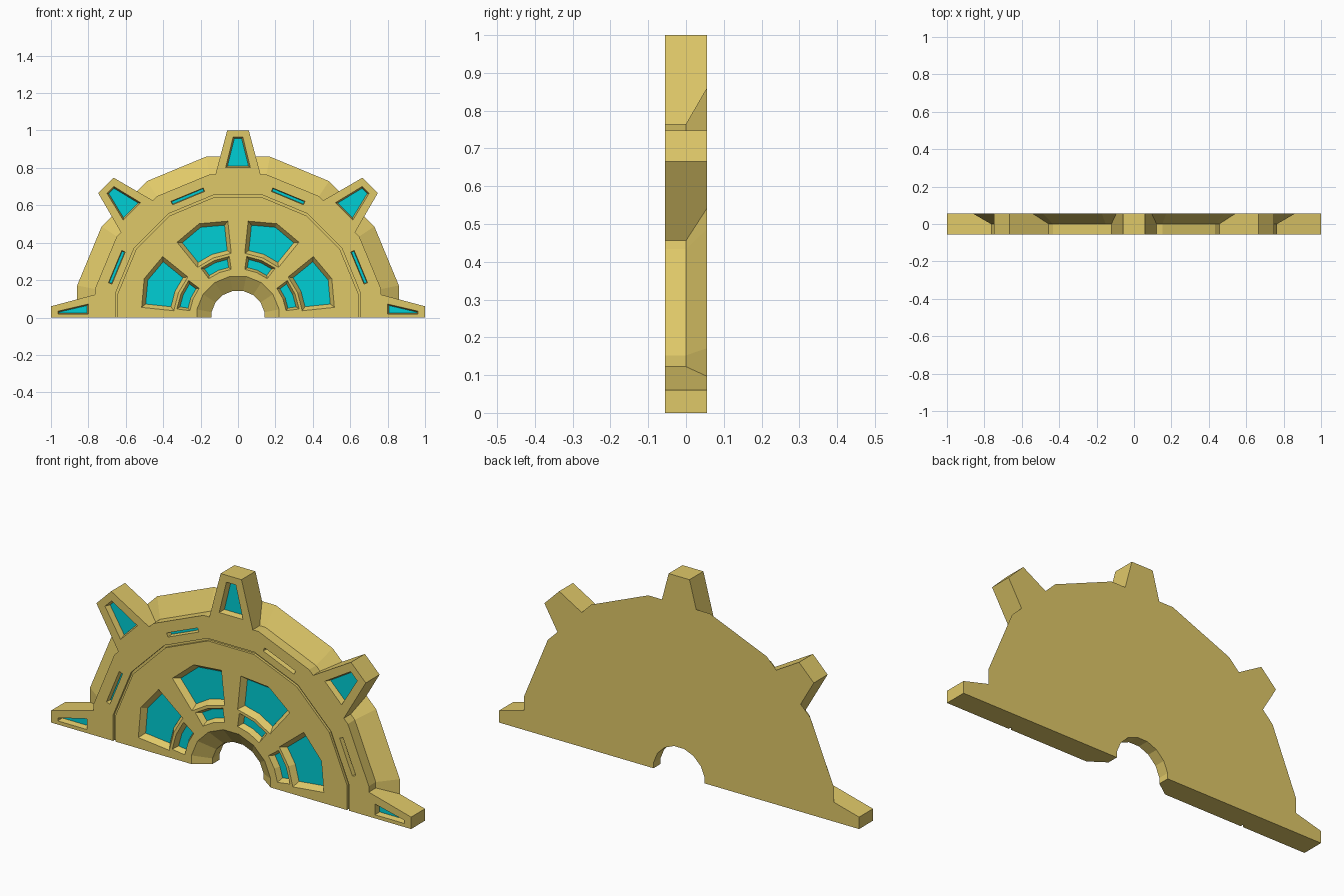
import bpy, bmesh
from math import cos, sin, radians, pi
from mathutils import Vector

if "Cube" in bpy.data.objects:
    bpy.data.objects.remove(bpy.data.objects["Cube"])

F, B = -0.055, 0.055          # front and back planes
FLOOR = -0.027                # depth of the recessed panels


def material(name, rgb):
    m = bpy.data.materials.new(name)
    m.diffuse_color = (*rgb, 1)
    m.use_nodes = True
    m.node_tree.nodes["Principled BSDF"].inputs["Base Color"].default_value = m.diffuse_color
    return m


gold = material("gold", (0.74, 0.58, 0.14))
cyan = material("cyan", (0.0, 0.62, 0.66))


def loft(bm, sections):
    """Solid through (y, outline) sections with equal point counts."""
    rings = [[bm.verts.new((x, y, z)) for x, z in pts] for y, pts in sections]
    n = len(rings[0])
    for a, b in zip(rings, rings[1:]):
        for i in range(n):
            j = (i + 1) % n
            bm.faces.new((a[i], a[j], b[j], b[i]))
    bm.faces.new(rings[0])
    bm.faces.new(rings[-1][::-1])


def finish(bm, name, mat):
    bmesh.ops.recalc_face_normals(bm, faces=bm.faces)
    me = bpy.data.meshes.new(name)
    bm.to_mesh(me)
    bm.free()
    me.materials.append(mat)
    ob = bpy.data.objects.new(name, me)
    bpy.context.collection.objects.link(ob)
    return ob


def arc(apothem, z0=0.0):
    """Upper half of a 16-sided polygon."""
    r = apothem / cos(pi / 16)
    mid = [(r * cos(radians(11.25 + 22.5 * k)), r * sin(radians(11.25 + 22.5 * k)))
           for k in range(8)]
    return [(apothem, z0)] + mid + [(-apothem, z0)]


def half_ring(outer, inner, z0=0.0):
    return arc(outer, z0) + arc(inner, z0)[::-1]


def local(pts, deg):
    """Map (radial, tangential) points to x, z at an angle."""
    c, s = cos(radians(deg)), sin(radians(deg))
    return [(r * c - t * s, r * s + t * c) for r, t in pts]


def polar(pts, deg):
    return [(r * cos(radians(deg + a)), r * sin(radians(deg + a))) for r, a in pts]


def inset(pts, d):
    """Move every edge of an outline inward by d."""
    n = len(pts)
    v = [Vector(p) for p in pts]
    if sum(v[i].x * v[(i + 1) % n].y - v[(i + 1) % n].x * v[i].y for i in range(n)) < 0:
        v.reverse()
    out = []
    for i in range(n):
        e1 = (v[i] - v[i - 1]).normalized()
        e2 = (v[(i + 1) % n] - v[i]).normalized()
        n1, n2 = Vector((-e1.y, e1.x)), Vector((-e2.y, e2.x))
        p = v[i] + (n1 + n2) * (d / (1 + n1.dot(n2)))
        out.append((p.x, p.y))
    return [tuple(p) for p in v], out


def mirror(pts):
    return [(-x, z) for x, z in pts]


# main half disc: chamfered rim behind, chamfered bore in front
bm = bmesh.new()
loft(bm, [(F, half_ring(0.765, 0.22)), (0, half_ring(0.765, 0.142)),
          (B, half_ring(0.86, 0.142))])
body = finish(bm, "half_disc", gold)

# tapered teeth, half teeth at the base
tooth = [(0.74, -0.127), (1, -0.058), (1, 0.058), (0.74, 0.127)]
base_tooth = [(0.74, 0), (1, 0), (1, 0.06), (0.74, 0.129)]
outlines = [local(tooth, a) for a in (45, 90, 135)] + [base_tooth, mirror(base_tooth)]
helpers = []
for o in outlines:
    bm = bmesh.new()
    loft(bm, [(F, o), (B, o)])
    helpers.append((finish(bm, "tooth_helper", gold), 'UNION'))

# recess outlines with the width of their sloping walls
recesses = []
tooth_win = [(0.802, -0.066), (0.965, -0.026), (0.965, 0.026), (0.802, 0.066)]
base_win = [(0.80, 0.018), (0.962, 0.018), (0.962, 0.034), (0.80, 0.072)]
for a in (45, 90, 135):
    recesses.append((local(tooth_win, a), 0.008))
recesses += [(base_win, 0.006), (mirror(base_win), 0.006)]
big_win = [(0.518, -16.5), (0.543, 0), (0.518, 16.5), (0.345, 16.5), (0.345, 0), (0.345, -16.5)]
small_win = [(0.33, -14.5), (0.33, 0), (0.33, 14.5), (0.26, 14.5), (0.26, 0), (0.26, -14.5)]
slot = [(0.691, -0.093), (0.711, -0.093), (0.711, 0.093), (0.691, 0.093)]
for a in (22.5, 67.5, 112.5, 157.5):
    recesses.append((polar(big_win, a), 0.02))
    recesses.append((polar(small_win, a), 0.013))
    recesses.append((local(slot, a), 0.003))

# one cutter for all recesses and the thin groove, one mesh for the panels
cut, pan = bmesh.new(), bmesh.new()
for pts, d in recesses:
    outer, inner = inset(pts, d)
    loft(cut, [(F - 0.02, outer), (F, outer), (FLOOR, inner)])
    loft(pan, [(FLOOR - 0.001, inner), (FLOOR + 0.01, inner)])
loft(cut, [(F - 0.02, half_ring(0.655, 0.643, -0.03)),
           (F + 0.012, half_ring(0.655, 0.643, -0.03))])
helpers.append((finish(cut, "recess_cutter", gold), 'DIFFERENCE'))
finish(pan, "cyan_panels", cyan)

# combine, then drop the helpers
for h, op in helpers:
    m = body.modifiers.new(op.lower(), 'BOOLEAN')
    m.operation, m.solver, m.object = op, 'EXACT', h
    h.hide_render = True
bpy.context.view_layer.update()
dg = bpy.context.evaluated_depsgraph_get()
mesh = bpy.data.meshes.new_from_object(body.evaluated_get(dg))
body.modifiers.clear()
body.data = mesh
for h, op in helpers:
    bpy.data.objects.remove(h)
